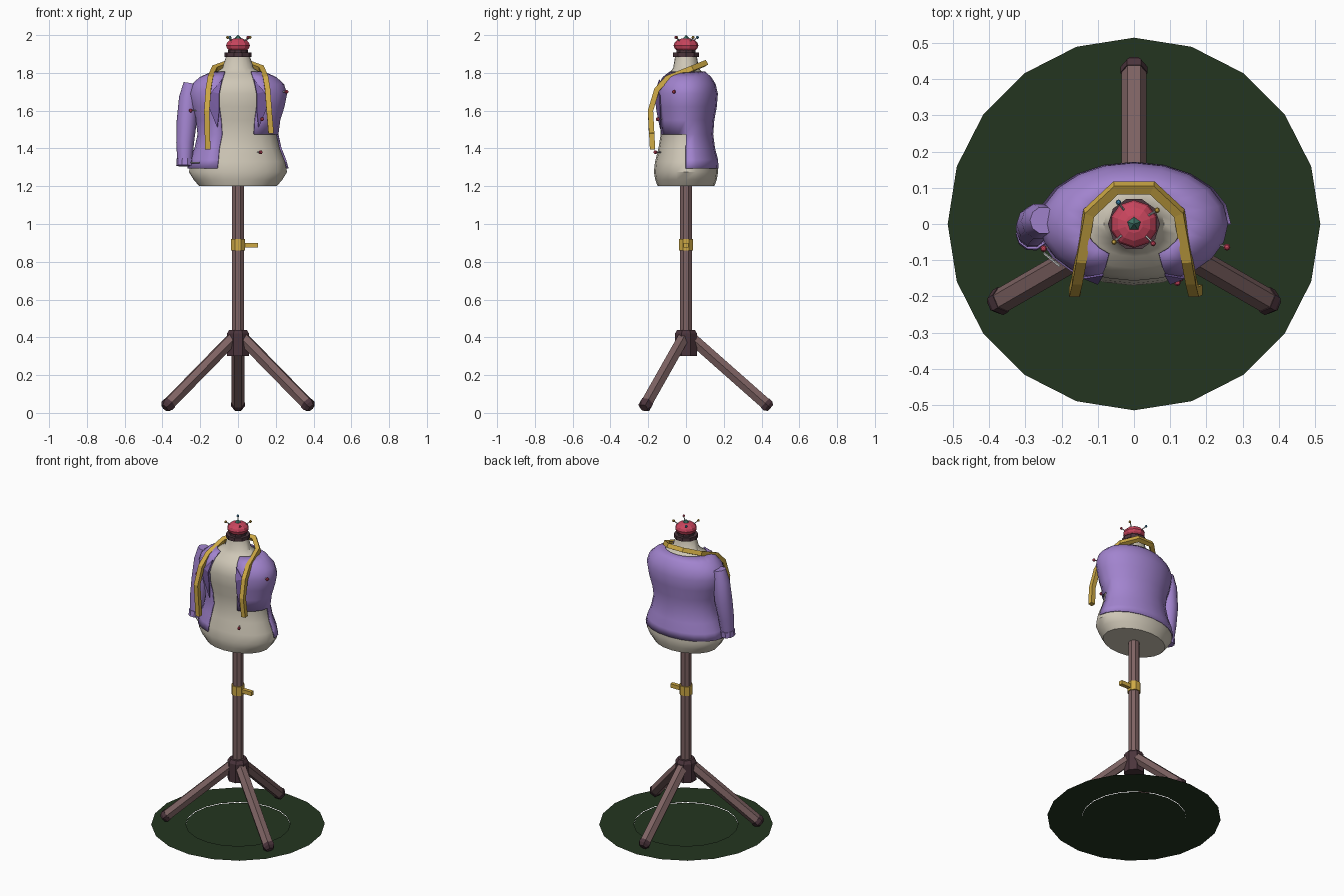
import bpy, math
from mathutils import Vector

if "Cube" in bpy.data.objects:
    bpy.data.objects.remove(bpy.data.objects["Cube"])

def mat(name, r, g, b):
    m = bpy.data.materials.new(name)
    m.diffuse_color = (r, g, b, 1)
    m.use_nodes = True
    m.node_tree.nodes["Principled BSDF"].inputs["Base Color"].default_value = m.diffuse_color
    return m

PURPLE = mat("purple_cloth", .36, .23, .62)
LAPEL = mat("lapel_cloth", .22, .13, .42)
CREAM = mat("linen", .62, .57, .47)
WOOD = mat("wood", .21, .125, .125)
DARK = mat("dark_wood", .07, .035, .045)
GOLD = mat("gold", .62, .40, .06)
RED = mat("red", .58, .06, .11)
BLUE = mat("blue", .05, .25, .45)
GREEN = mat("leaf_green", .05, .17, .13)
MAT = mat("floor_green", .017, .036, .014)
STEEL = mat("steel", .75, .75, .78)

def make(name, verts, faces, material, smooth=False, thick=0):
    me = bpy.data.meshes.new(name)
    me.from_pydata([tuple(v) for v in verts], [], faces)
    me.materials.append(material)
    ob = bpy.data.objects.new(name, me)
    bpy.context.collection.objects.link(ob)
    if smooth:
        bpy.ops.object.select_all(action='DESELECT')
        ob.select_set(True)
        bpy.context.view_layer.objects.active = ob
        bpy.ops.object.shade_smooth_by_angle(angle=math.radians(40))
    if thick:
        s = ob.modifiers.new("thickness", 'SOLIDIFY')
        s.thickness, s.offset = thick, -1
    return ob

def tube(name, pts, radii, n, material, phase=0, smooth=False, caps=True):
    """Sweep an n-sided section along a path, one radius per point."""
    pts = [Vector(p) for p in pts]
    if not isinstance(radii, (list, tuple)):
        radii = [radii] * len(pts)
    last = len(pts) - 1
    tans = [(pts[min(i + 1, last)] - pts[max(i - 1, 0)]).normalized() for i in range(last + 1)]
    u = Vector((1, 0, 0)) if abs(tans[0].x) < .9 else Vector((0, 1, 0))
    verts, faces = [], []
    for i, (p, t, r) in enumerate(zip(pts, tans, radii)):
        if i:
            u = tans[i - 1].rotation_difference(t) @ u
        u = (u - t * u.dot(t)).normalized()
        v = t.cross(u)
        for k in range(n):
            a = 2 * math.pi * (k + phase) / n
            verts.append(p + (u * math.cos(a) + v * math.sin(a)) * r)
    for i in range(last):
        for k in range(n):
            a, b = i * n + k, i * n + (k + 1) % n
            faces.append((a, b, b + n, a + n))
    if caps:
        faces += [tuple(reversed(range(n))), tuple(range(last * n, last * n + n))]
    return make(name, verts, faces, material, smooth)

def ball(name, loc, r, material, seg=8, rings=5, sz=1):
    bpy.ops.mesh.primitive_uv_sphere_add(segments=seg, ring_count=rings, radius=r, location=loc)
    ob = bpy.context.object
    ob.name, ob.scale.z = name, sz
    ob.data.materials.append(material)

# floor mat: outer ring and inner disc
def circle(r, z):
    return [(r * math.sin(k * math.pi / 10), r * math.cos(k * math.pi / 10), z) for k in range(20)]
make("floor_mat_ring", circle(.515, .004) + circle(.31, .004),
     [(k, k + 20, (k + 1) % 20 + 20, (k + 1) % 20) for k in range(20)], MAT)
make("floor_mat_centre", circle(.31, 0), [tuple(reversed(range(20)))], MAT)

# stand: pole, hub and three legs with feet
tube("pole", [(0, 0, .31), (0, 0, 1.22)], .034, 8, WOOD, .5)
tube("hub", [(0, 0, .30), (0, 0, .42), (0, 0, .44)], [.063, .063, .05], 8, DARK, .5)
for i, deg in enumerate((-30, 90, 210)):
    c, s = math.cos(math.radians(deg)), math.sin(math.radians(deg))
    at = lambda r, z: (c * r, s * r, z)
    tube(f"leg_{i}", [at(.03, .395), at(.425, .046)], .035, 6, WOOD)
    tube(f"foot_{i}", [at(.418, .052), at(.434, .038), at(.448, .026)], [.038, .038, .024], 6, DARK)

# height clamp and lever
tube("clamp", [(0, 0, .86), (0, 0, .92)], .041, 8, GOLD, .5)
tube("clamp_lever", [(.03, 0, .888), (.105, 0, .888)], .018, 4, GOLD, .5)

# torso: elliptical lathe, rows of (z, half width, half depth)
BODY = [(1.20, .205, .150), (1.235, .235, .163), (1.275, .260, .170), (1.33, .248, .164),
        (1.40, .220, .146), (1.475, .203, .134), (1.55, .211, .140), (1.62, .232, .152),
        (1.69, .246, .157), (1.74, .230, .146), (1.775, .190, .122), (1.80, .125, .09),
        (1.825, .083, .068), (1.89, .062, .057)]
N = 20
verts = [(rx * math.cos(2 * math.pi * k / N), ry * math.sin(2 * math.pi * k / N), z)
         for z, rx, ry in BODY for k in range(N)]
faces = [(i * N + k, i * N + (k + 1) % N, (i + 1) * N + (k + 1) % N, (i + 1) * N + k)
         for i in range(len(BODY) - 1) for k in range(N)]
top = (len(BODY) - 1) * N
faces += [tuple(reversed(range(N))), tuple(range(top, top + N))]
make("torso", verts, faces, CREAM, smooth=True)

# jacket: shell open at the front, left front panel cropped at the waist
JACKET = [(1.295, .268, .172, .11), (1.34, .255, .170, .105), (1.40, .231, .154, .10),
          (1.475, .214, .144, .085), (1.55, .224, .150, .09), (1.62, .246, .163, .10),
          (1.69, .260, .169, .10), (1.74, .244, .157, .09), (1.778, .203, .134, .08),
          (1.808, .135, .10, .07)]
verts, faces = [], []
for z, rx, ry, gap in JACKET:
    e = math.acos(gap / rx)
    angles = [-e + e * k / 4 for k in range(4)] + [math.pi * k / 10 for k in range(11)]
    angles += [math.pi + e * (k + 1) / 4 for k in range(4)]
    verts += [(rx * math.cos(a), ry * math.sin(a), z) for a in angles]
M = 19
for i in range(len(JACKET) - 1):
    for k in range(M - 1):
        if not (k < 4 and JACKET[i][0] < 1.47):
            a = i * M + k
            faces.append((a, a + 1, a + M + 1, a + M))
make("jacket", verts, faces, PURPLE, smooth=True, thick=.007)

# lapels lying on the jacket fronts
def front_y(x, z):
    for (z0, a0, b0, _), (z1, a1, b1, _) in zip(JACKET, JACKET[1:]):
        if z0 <= z <= z1:
            t = (z - z0) / (z1 - z0)
            rx, ry = a0 + (a1 - a0) * t, b0 + (b1 - b0) * t
            return -ry * math.sqrt(1 - (x / rx) ** 2)
for side, sx in (("right", -1), ("left", 1)):
    outline = [(.085, 1.765), (.10, 1.69), (.10, 1.60), (.11, 1.51), (.155, 1.62), (.165, 1.68), (.14, 1.70)]
    pts = [(sx * x, front_y(x, z) - .012, z) for x, z in outline]
    lf = [(0, 1, 6), (1, 2, 5, 6), (2, 3, 4, 5)]
    make(side + "_lapel", pts, lf if sx > 0 else [f[::-1] for f in lf], LAPEL, thick=.006)

# loose sleeve and cuff with a needle
tube("sleeve", [(-.25, .01, 1.745), (-.262, .008, 1.67), (-.272, .0, 1.54), (-.28, -.015, 1.43), (-.282, -.028, 1.325)],
     [.038, .05, .053, .047, .039], 10, PURPLE, smooth=True)
tube("cuff", [(-.281, -.026, 1.345), (-.282, -.03, 1.308)], .045, 10, PURPLE)
tube("needle", [(-.25, -.08, 1.325), (-.205, -.117, 1.325)], .004, 5, STEEL)

# measuring tape draped round the neck
half = [(.165, -.188, 1.60), (.157, -.155, 1.71), (.147, -.10, 1.77), (.125, .03, 1.822), (.05, .10, 1.85)]
path = [(-.16, -.177, 1.395)] + [(-x, y, z) for x, y, z in half] + half[::-1] + [(.175, -.182, 1.48)]
tube("measuring_tape", path, .020, 4, GOLD, .5)

# neck cap and pincushion
tube("neck_cap", [(0, 0, 1.885), (0, 0, 1.908)], .072, 10, DARK)
tube("cushion_base", [(0, 0, 1.905), (0, 0, 1.922)], .052, 10, DARK)
ball("pincushion", (0, 0, 1.945), .066, RED, 10, 8, .6)
tube("cushion_leaf", [(0, 0, 1.976), (0, 0, 2.0)], [.026, .001], 5, GREEN, .25)
for i, (x, y, m) in enumerate(((-.043, .06, BLUE), (.064, .038, GOLD), (.053, -.054, RED), (-.055, -.05, GOLD))):
    tube(f"pin_shaft_{i}", [(x * .55, y * .55, 1.965), (x, y, 1.988)], .003, 5, STEEL)
    ball(f"pin_head_{i}", (x, y, 1.988), .008, m)

# dressmaking pins in the jacket and torso
for i, p in enumerate(((-.25, -.068, 1.60), (.257, -.064, 1.70), (.12, -.162, 1.38), (.128, -.15, 1.555))):
    tube(f"marking_pin_{i}", [(p[0] * .85, p[1] * .8, p[2]), p], .003, 5, STEEL)
    ball(f"marking_pin_head_{i}", p, .01, RED)
